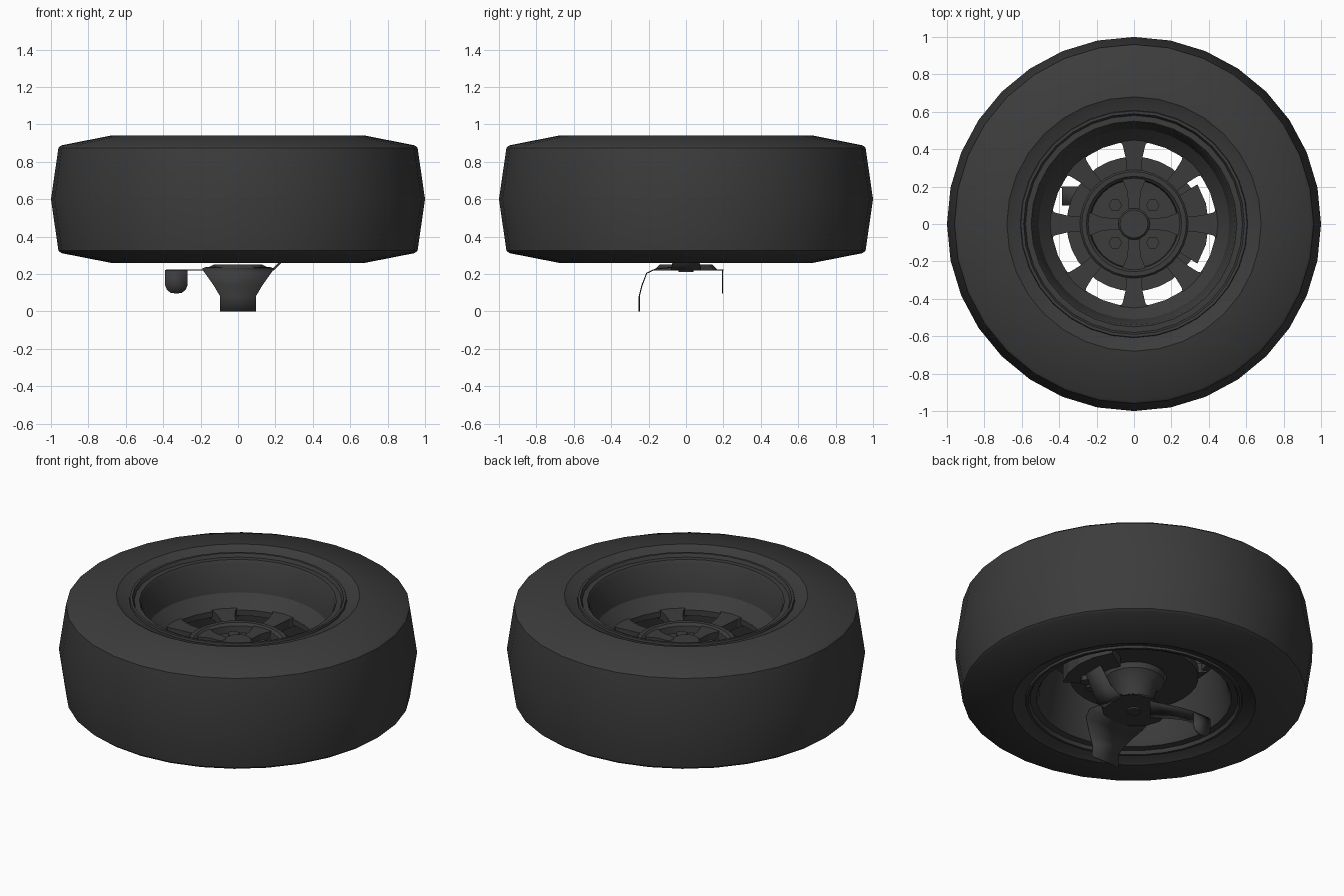
import bpy, bmesh, math
from math import cos, sin, pi, radians

if "Cube" in bpy.data.objects:
    bpy.data.objects.remove(bpy.data.objects["Cube"])

mat = bpy.data.materials.new("dark_grey")
mat.diffuse_color = (0.045, 0.045, 0.045, 1)
mat.use_nodes = True
mat.node_tree.nodes["Principled BSDF"].inputs["Base Color"].default_value = mat.diffuse_color


def finish(name, bm, smooth=None):
    bmesh.ops.remove_doubles(bm, verts=bm.verts, dist=1e-5)
    bmesh.ops.recalc_face_normals(bm, faces=bm.faces)
    me = bpy.data.meshes.new(name)
    bm.to_mesh(me)
    bm.free()
    ob = bpy.data.objects.new(name, me)
    bpy.context.collection.objects.link(ob)
    me.materials.append(mat)
    if smooth:
        bpy.ops.object.select_all(action='DESELECT')
        ob.select_set(True)
        bpy.context.view_layer.objects.active = ob
        bpy.ops.object.shade_smooth_by_angle(angle=radians(smooth))
    return ob


def lathe(name, prof, n=32, smooth=30, closed=True):
    """Revolve (radius, z) points about z."""
    bm = bmesh.new()
    rings = [[bm.verts.new((r * cos(2 * pi * i / n), r * sin(2 * pi * i / n), z))
              for i in range(n)] for r, z in prof]
    pairs = list(zip(rings, rings[1:] + rings[:1]))
    for a, b in pairs if closed else pairs[:-1]:
        for i in range(n):
            j = (i + 1) % n
            bm.faces.new((a[i], a[j], b[j], b[i]))
    return finish(name, bm, smooth)


def add_prism(bm, pts, z0, z1, rot=0):
    """pts are (x, y) or (x, y, z offset), turned about z by rot."""
    c, s = cos(rot), sin(rot)
    lo, hi = [], []
    for p in pts:
        dz = p[2] if len(p) > 2 else 0
        x, y = p[0] * c - p[1] * s, p[0] * s + p[1] * c
        lo.append(bm.verts.new((x, y, z0 + dz)))
        hi.append(bm.verts.new((x, y, z1 + dz)))
    bm.faces.new(lo)
    bm.faces.new(hi)
    for i in range(len(pts)):
        j = (i + 1) % len(pts)
        bm.faces.new((lo[i], lo[j], hi[j], hi[i]))


def ngon(x, y, r, n):
    return [(x + r * cos(2 * pi * i / n), y + r * sin(2 * pi * i / n)) for i in range(n)]


def sheet(name, rows, thick=0.006):
    """Thin bent sheet from rows of (left point, right point)."""
    bm = bmesh.new()
    vs = [[bm.verts.new(p) for p in row] for row in rows]
    for a, b in zip(vs, vs[1:]):
        bm.faces.new((a[0], a[1], b[1], b[0]))
    ob = finish(name, bm, 30)
    m = ob.modifiers.new("thickness", 'SOLIDIFY')
    m.thickness = thick
    m.offset = 0
    return ob


# tyre
lathe("tyre", [(0.60, 0.91), (0.65, 0.925), (0.68, 0.94), (0.945, 0.888), (0.96, 0.875),
               (1.0, 0.60), (0.96, 0.325), (0.945, 0.312), (0.68, 0.26), (0.65, 0.275),
               (0.60, 0.29)])

# rim barrel with rolled lips
lathe("rim", [(0.61, 0.905), (0.605, 0.925), (0.59, 0.925), (0.58, 0.905), (0.55, 0.905),
              (0.54, 0.89), (0.51, 0.72), (0.455, 0.66), (0.44, 0.645), (0.44, 0.61),
              (0.48, 0.61), (0.53, 0.33), (0.545, 0.30), (0.58, 0.295), (0.59, 0.275),
              (0.605, 0.275), (0.61, 0.295)])

# eight spokes, flared towards the rim
bm = bmesh.new()
half = [(0.27, 0.037, 0.0), (0.36, 0.046, 0.0), (0.42, 0.06, 0.005), (0.46, 0.085, 0.01)]
outline = [(r, -w, z) for r, w, z in half] + [(r, w, z) for r, w, z in half[::-1]]
for k in range(8):
    add_prism(bm, outline, 0.59, 0.645, k * pi / 4)
finish("spokes", bm)

# hub face: raised ring around a recessed floor
lathe("hub_ring", [(0.29, 0.58), (0.29, 0.645), (0.28, 0.655), (0.255, 0.655), (0.24, 0.64),
                   (0.235, 0.60), (0.001, 0.60), (0.001, 0.58)])

# four arms in the hub, centre cap and lug nuts
bm = bmesh.new()
for k in range(4):
    add_prism(bm, [(0.04, -0.028), (0.17, -0.035), (0.245, -0.065),
                   (0.245, 0.065), (0.17, 0.035), (0.04, 0.028)], 0.595, 0.645, k * pi / 2)
finish("hub_arms", bm)
lathe("centre_cap", [(0.001, 0.59), (0.085, 0.59), (0.085, 0.655), (0.075, 0.665),
                     (0.001, 0.665)], 16, closed=False)
bm = bmesh.new()
for sx in (-1, 1):
    for sy in (-1, 1):
        add_prism(bm, ngon(sx * 0.1, sy * 0.1, 0.036, 6), 0.595, 0.64)
finish("lug_nuts", bm)

# brake disc and its bell
lathe("brake_disc", [(0.18, 0.43), (0.36, 0.43), (0.36, 0.48), (0.25, 0.48),
                     (0.24, 0.58), (0.18, 0.58)])
lathe("axle_hub", [(0.001, 0.27), (0.10, 0.27), (0.13, 0.36), (0.17, 0.40),
                   (0.18, 0.58), (0.001, 0.58)], 24, closed=False)

# caliper straddling the disc on the right, with bolts
bm = bmesh.new()
angs = [radians(a) for a in (-32, -16, 0, 16, 32)]
arc = [(0.40 * cos(a), 0.40 * sin(a)) for a in angs] + \
      [(0.24 * cos(a), 0.24 * sin(a)) for a in angs[::-1]]
add_prism(bm, arc, 0.37, 0.52)
finish("caliper", bm)
bm = bmesh.new()
for x, y in ((0.20, -0.13), (0.27, -0.09)):
    add_prism(bm, ngon(x, y, 0.035, 6), 0.34, 0.40)
finish("caliper_bolts", bm)

# mounting plate at the back of the wheel
bm = bmesh.new()
lo = [bm.verts.new((0.19 * p[0], 0.17 * p[1], 0.22)) for p in ngon(0, 0, 1, 12)]
hi = [bm.verts.new((0.13 * p[0], 0.14 * p[1], 0.25)) for p in ngon(0, 0, 1, 12)]
bm.faces.new(lo)
bm.faces.new(hi)
for i in range(12):
    j = (i + 1) % 12
    bm.faces.new((lo[i], lo[j], hi[j], hi[i]))
finish("mounting_plate", bm)
lathe("plate_boss", [(0.001, 0.21), (0.04, 0.21), (0.04, 0.23), (0.001, 0.23)], 12,
      closed=False)

# bent front strap reaching the ground
sheet("front_strap", [((-w, y, z), (w, y, z)) for w, y, z in
                      ((0.17, -0.08, 0.235), (0.19, -0.16, 0.228), (0.175, -0.21, 0.205),
                       (0.13, -0.235, 0.14), (0.095, -0.25, 0.08), (0.095, -0.25, 0.0))])

# flat side arm with a rounded hanging tab
sheet("side_arm", [((0.0, 0.14, 0.222), (-0.12, 0.0, 0.222)),
                   ((-0.20, 0.19, 0.222), (-0.25, 0.08, 0.222)),
                   ((-0.27, 0.20, 0.222), (-0.30, 0.10, 0.222)),
                   ((-0.385, 0.20, 0.222), (-0.385, 0.10, 0.222))])
sheet("side_tab", [((-0.33 - w, 0.195, z), (-0.33 + w, 0.195, z)) for w, z in
                   ((0.06, 0.222), (0.06, 0.14), (0.05, 0.115), (0.03, 0.10), (0.012, 0.097))])

# strut rising from the plate to the caliper
sheet("caliper_strut", [((0.15, -0.08, 0.225), (0.15, 0.08, 0.225)),
                        ((0.19, -0.08, 0.225), (0.19, 0.08, 0.225)),
                        ((0.23, -0.07, 0.265), (0.23, 0.07, 0.265)),
                        ((0.30, -0.06, 0.38), (0.30, 0.06, 0.38))], 0.012)
